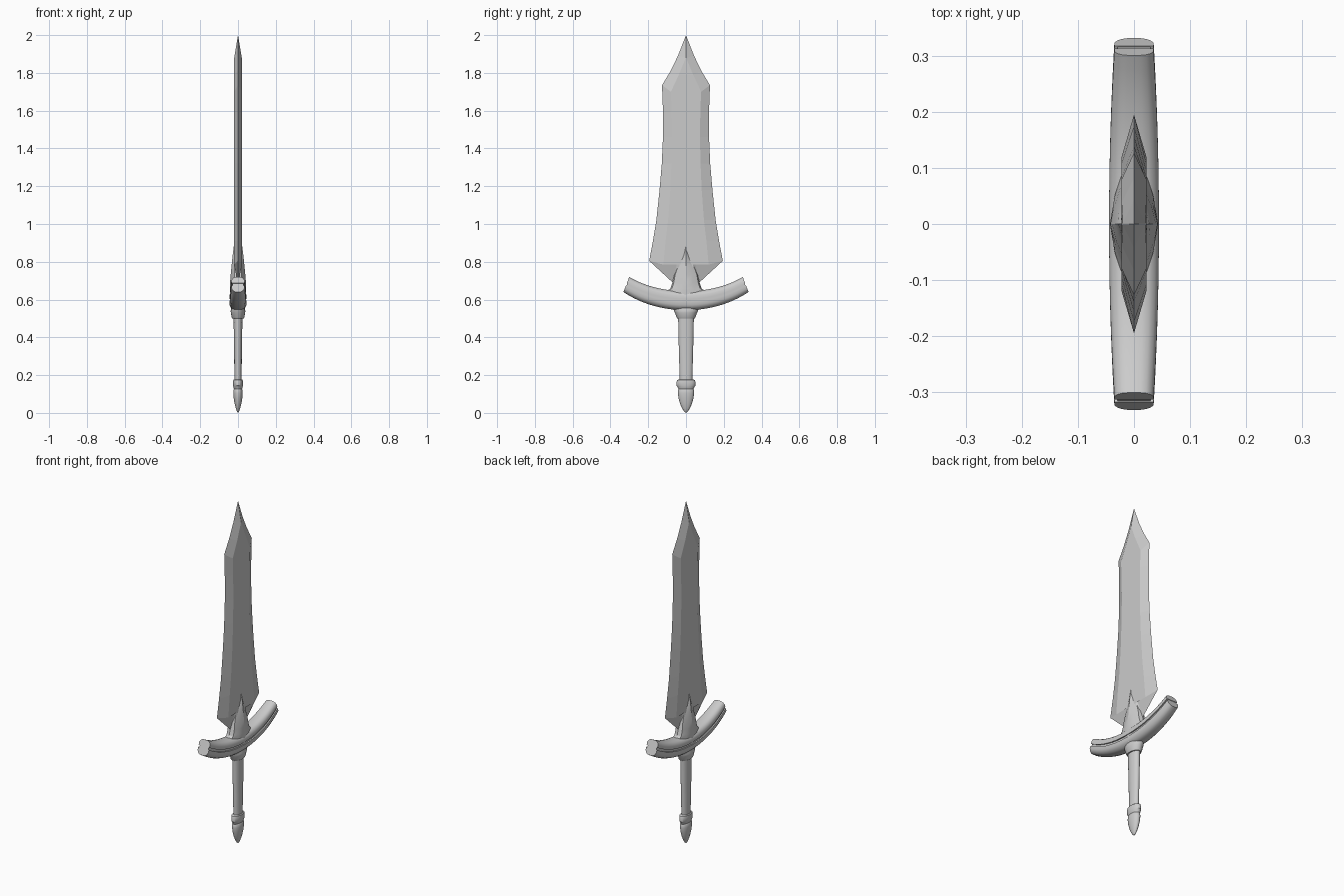
import bpy, bmesh, math

cube = bpy.data.objects.get("Cube")
if cube:
    bpy.data.objects.remove(cube, do_unlink=True)

steel = bpy.data.materials.new("grey steel")
steel.use_nodes = True
GREY = (0.6, 0.6, 0.6, 1.0)
steel.diffuse_color = GREY
steel.node_tree.nodes["Principled BSDF"].inputs["Base Color"].default_value = GREY


def loft(name, rings, smooth=True, angle=35):
    """Skin a list of equal-length closed rings and cap both ends."""
    bm = bmesh.new()
    rows = [[bm.verts.new(p) for p in ring] for ring in rings]
    n = len(rows[0])
    for a, b in zip(rows, rows[1:]):
        for i in range(n):
            j = (i + 1) % n
            bm.faces.new((a[i], a[j], b[j], b[i]))
    bm.faces.new(rows[0])
    bm.faces.new(rows[-1])
    bmesh.ops.remove_doubles(bm, verts=bm.verts, dist=0.0003)
    bmesh.ops.recalc_face_normals(bm, faces=bm.faces)
    mesh = bpy.data.meshes.new(name)
    bm.to_mesh(mesh)
    bm.free()
    mesh.materials.append(steel)
    obj = bpy.data.objects.new(name, mesh)
    bpy.context.collection.objects.link(obj)
    if smooth:
        bpy.ops.object.select_all(action='DESELECT')
        obj.select_set(True)
        bpy.context.view_layer.objects.active = obj
        bpy.ops.object.shade_smooth_by_angle(angle=math.radians(angle))
    return obj


def oval(rx, ry, z, n=24):
    return [(rx * math.cos(2 * math.pi * i / n), ry * math.sin(2 * math.pi * i / n), z)
            for i in range(n)]


def turned(name, profile):
    """Oval lathe from (z, half width x, half width y) stations."""
    return loft(name, [oval(rx, ry, z) for z, rx, ry in profile])


# Blade: (edge y, edge z, flat y, flat z, half thickness)
blade = [
    (0.050, 0.60, 0.030, 0.62, 0.020),
    (0.070, 0.69, 0.040, 0.83, 0.022),
    (0.195, 0.805, 0.120, 0.785, 0.022),
    (0.175, 0.91, 0.108, 0.91, 0.022),
    (0.157, 1.02, 0.095, 1.02, 0.022),
    (0.140, 1.18, 0.083, 1.18, 0.022),
    (0.128, 1.32, 0.077, 1.32, 0.022),
    (0.122, 1.46, 0.074, 1.46, 0.022),
    (0.122, 1.60, 0.076, 1.60, 0.022),
    (0.127, 1.735, 0.080, 1.70, 0.022),
    (0.082, 1.81, 0.038, 1.79, 0.022),
    (0.043, 1.89, 0.001, 1.88, 0.020),
    (0.0, 2.0, 0.0, 2.0, 0.0),
]
loft("blade", [[(0, e, ez), (t, f, fz), (t, -f, fz), (0, -e, ez), (-t, -f, fz), (-t, f, fz)]
               for e, ez, f, fz, t in blade], smooth=False)

# Pointed ridged mount that clasps the base of the blade: (z, half x, half y)
mount = [(0.56, 0.040, 0.11), (0.645, 0.043, 0.10), (0.66, 0.043, 0.082), (0.69, 0.042, 0.072),
         (0.73, 0.039, 0.064), (0.78, 0.034, 0.045), (0.83, 0.029, 0.024), (0.885, 0.022, 0.0)]
half = [(1, 0), (0.8, 0.5), (0.5, 0.9), (0, 1)]
section = (half + [(-x, y) for x, y in half[-2::-1]]
           + [(-x, -y) for x, y in half[1:]] + [(x, -y) for x, y in half[-2:0:-1]])
loft("blade_mount", [[(x * rx, y * ry, z) for x, y in section] for z, rx, ry in mount], angle=25)


# Curved crossguard: lower rail, recessed core and upper rail share one sweep
def guard_bar(name, profile, reach):
    """Sweep a mirrored (half width, height) profile along the guard arc."""
    ring2d = profile + [(-x, h) for x, h in reversed(profile)]
    rings = []
    for i in range(25):
        t = i / 12 - 1
        y = reach * t
        z = 0.597 + 0.085 * (0.85 * t * t + 0.15 * t ** 4)
        tilt = math.radians(21) * t
        wide = 1.27 - 0.27 * t * t
        deep = 1.18 - 0.18 * t * t
        rings.append([(x * wide, y - h * deep * math.sin(tilt), z + h * deep * math.cos(tilt))
                      for x, h in ring2d])
    return loft(name, rings)


lower = [(0.012, -0.045), (0.022, -0.041), (0.030, -0.033), (0.035, -0.022), (0.035, -0.007)]
upper = [(0.035, 0.005), (0.035, 0.020), (0.030, 0.031), (0.022, 0.037), (0.012, 0.040)]
core = [(0.029, -0.010), (0.029, 0.010)]
guard_bar("guard_lower_rail", lower, 0.315)
guard_bar("guard_upper_rail", upper, 0.315)
guard_bar("guard_core", core, 0.312)

# Collar under the guard, grip, ring and pommel: (z, half x, half y)
turned("collar", [(0.500, 0.030, 0.046), (0.505, 0.033, 0.050), (0.530, 0.038, 0.058),
                  (0.540, 0.039, 0.064), (0.548, 0.036, 0.066), (0.570, 0.036, 0.075)])
turned("grip", [(0.150, 0.019, 0.032), (0.200, 0.019, 0.034), (0.340, 0.021, 0.038),
                (0.480, 0.023, 0.041), (0.520, 0.024, 0.042)])
turned("grip_ring", [(0.122, 0.018, 0.038), (0.132, 0.024, 0.043), (0.140, 0.025, 0.046),
                     (0.144, 0.026, 0.050), (0.165, 0.026, 0.050), (0.174, 0.025, 0.046),
                     (0.178, 0.021, 0.038)])
turned("pommel", [(0.000, 0.0, 0.0), (0.008, 0.006, 0.010), (0.025, 0.012, 0.021),
                  (0.050, 0.018, 0.032), (0.080, 0.023, 0.040), (0.105, 0.025, 0.043),
                  (0.122, 0.024, 0.042), (0.128, 0.021, 0.038)])
